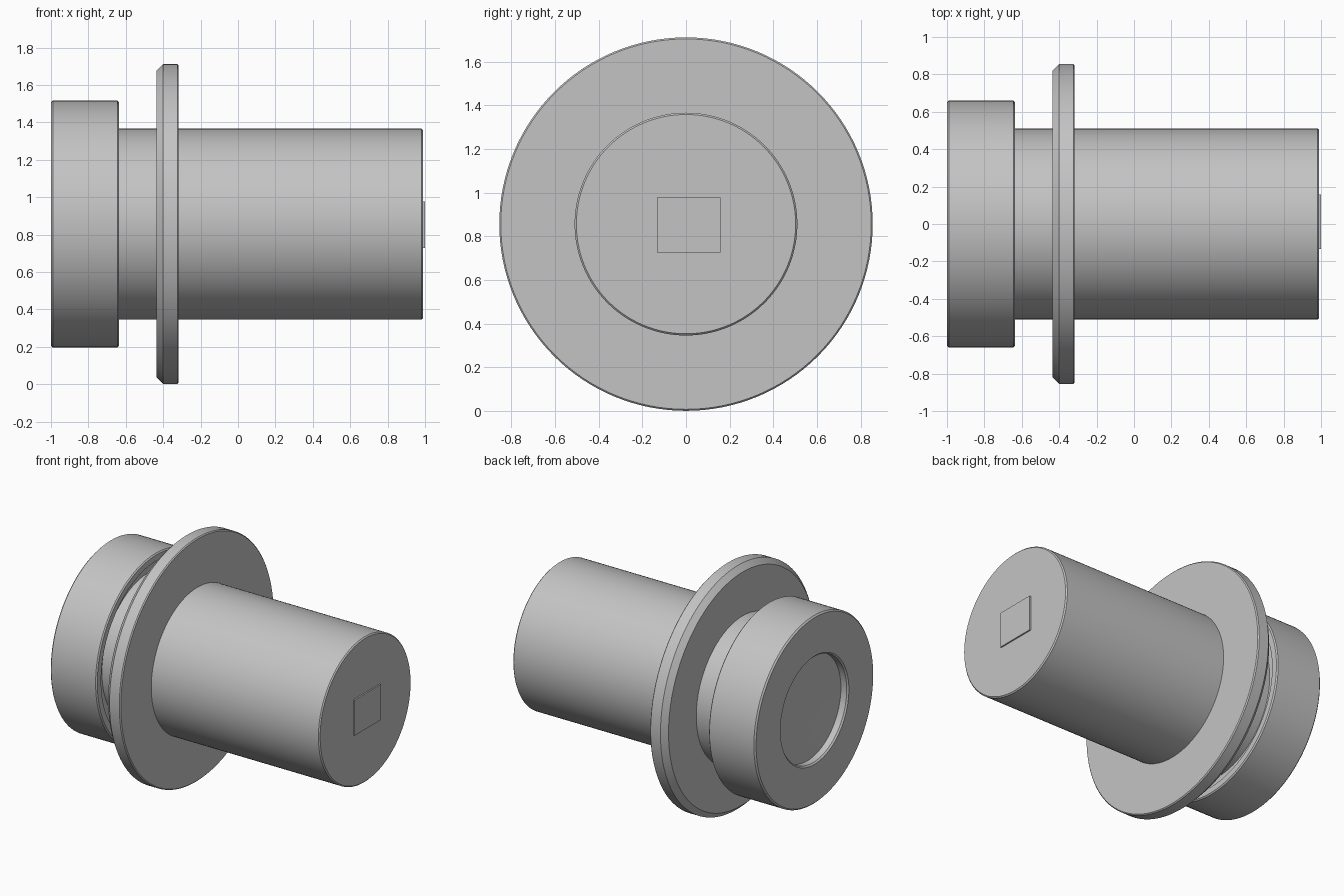
import bpy, bmesh, math
from mathutils import Vector

cube = bpy.data.objects.get("Cube")
if cube:
    bpy.data.objects.remove(cube, do_unlink=True)

AXIS_Z = 0.856
SIDES = 128

grey = bpy.data.materials.new("light_grey")
grey.use_nodes = True
grey.diffuse_color = (0.55, 0.55, 0.55, 1)
grey.node_tree.nodes["Principled BSDF"].inputs["Base Color"].default_value = (0.55, 0.55, 0.55, 1)


def finish(name, bm):
    bmesh.ops.remove_doubles(bm, verts=bm.verts, dist=1e-5)
    bmesh.ops.recalc_face_normals(bm, faces=bm.faces)
    mesh = bpy.data.meshes.new(name)
    bm.to_mesh(mesh)
    bm.free()
    mesh.materials.append(grey)
    obj = bpy.data.objects.new(name, mesh)
    bpy.context.collection.objects.link(obj)
    bpy.ops.object.select_all(action="DESELECT")
    obj.select_set(True)
    bpy.context.view_layer.objects.active = obj
    bpy.ops.object.shade_smooth_by_angle(angle=math.radians(25))
    return obj


def lathe(name, profile):
    """Turn (x, radius) points around the long axis."""
    bm = bmesh.new()
    verts = [bm.verts.new((x, 0, AXIS_Z + r)) for x, r in profile]
    edges = [bm.edges.new(pair) for pair in zip(verts, verts[1:])]
    bmesh.ops.spin(bm, geom=verts + edges, cent=(0, 0, AXIS_Z), axis=(1, 0, 0),
                   angle=math.tau, steps=SIDES, use_duplicate=False)
    return finish(name, bm)


# Round head: shallow dished recess in the outer end, ring groove behind
dish = [(-0.92 - 0.025 * (i / 6) ** 2, 0.37 * i / 6) for i in range(7)]
lathe("head", dish + [
    (-0.99, 0.37), (-1.0, 0.38), (-1.0, 0.65), (-0.99, 0.66),
    (-0.645, 0.66), (-0.637, 0.652), (-0.637, 0.61),
    (-0.70, 0.61), (-0.70, 0)])

# Main shaft running from inside the head to the far end
lathe("shaft", [(-0.71, 0), (-0.71, 0.51), (0.982, 0.51), (0.99, 0.502), (0.99, 0)])

# Wide flange with one bevelled rim
lathe("flange", [
    (-0.437, 0.5), (-0.437, 0.818), (-0.40, 0.855), (-0.324, 0.855),
    (-0.317, 0.848), (-0.317, 0.5), (-0.437, 0.5)])

# Small raised rectangular pad on the shaft end
bm = bmesh.new()
bmesh.ops.create_cube(bm, size=1)
bmesh.ops.scale(bm, vec=(0.02, 0.29, 0.25), verts=bm.verts)
bmesh.ops.translate(bm, vec=Vector((0.99, 0.012, 0.852)), verts=bm.verts)
finish("end_pad", bm)
